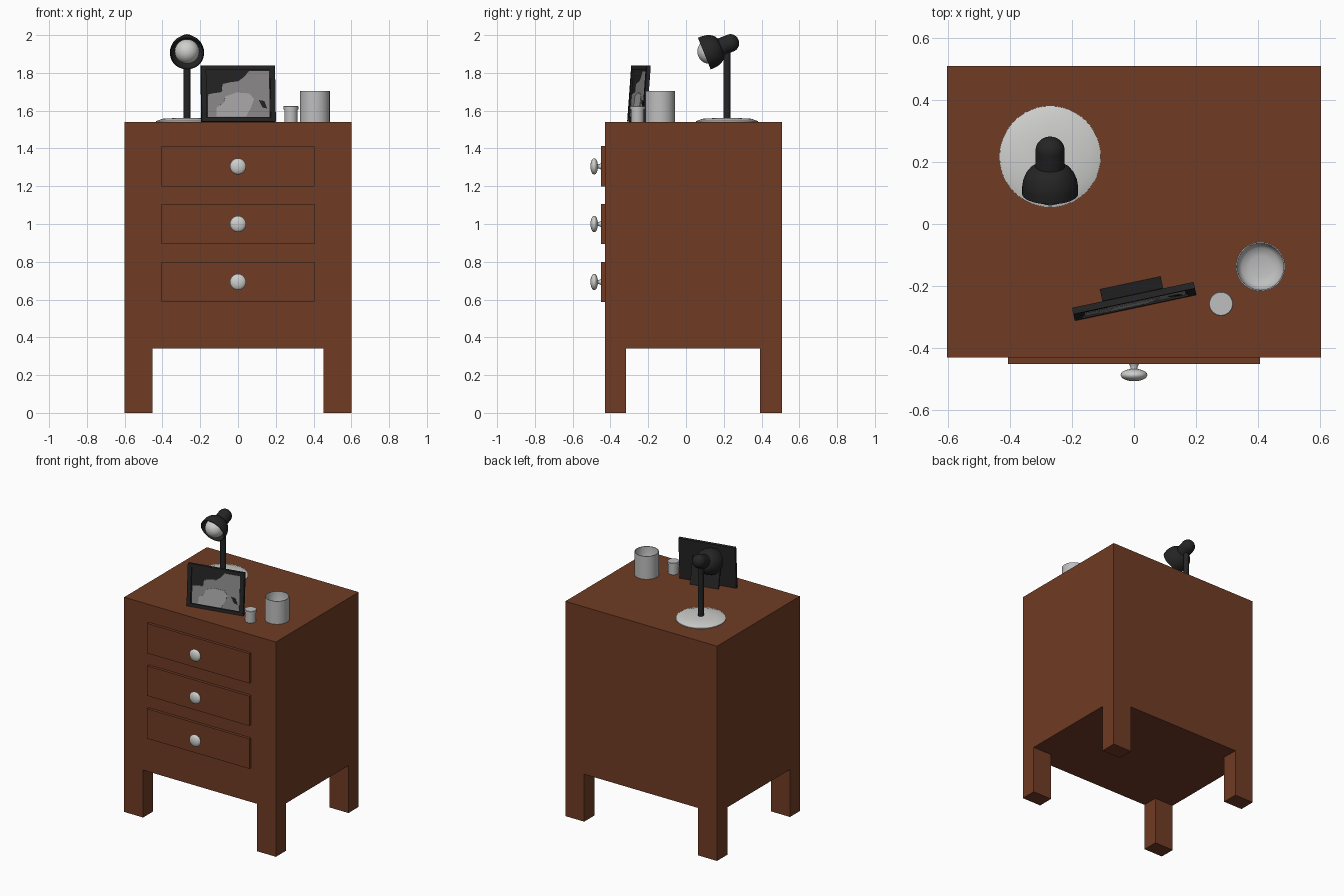
import bpy, bmesh, math
from mathutils import Matrix, Vector

if "Cube" in bpy.data.objects:
    bpy.data.objects.remove(bpy.data.objects["Cube"])


def mat(name, r, g, b):
    m = bpy.data.materials.new(name)
    m.diffuse_color = (r, g, b, 1)
    m.use_nodes = True
    m.node_tree.nodes["Principled BSDF"].inputs["Base Color"].default_value = m.diffuse_color
    return m


WOOD = mat("brown wood", 0.162, 0.045, 0.018)
BLACK = mat("black", 0.018, 0.018, 0.018)
WHITE = mat("off white", 0.62, 0.62, 0.61)
SILVER = mat("light grey", 0.52, 0.52, 0.52)
GREY = mat("photo grey", 0.27, 0.26, 0.26)
PALE = mat("photo pale grey", 0.42, 0.41, 0.41)


def finish(bm, name, material, M=Matrix(), smooth=False):
    bmesh.ops.recalc_face_normals(bm, faces=bm.faces)
    me = bpy.data.meshes.new(name)
    bm.to_mesh(me)
    bm.free()
    me.materials.append(material)
    ob = bpy.data.objects.new(name, me)
    ob.matrix_world = M
    bpy.context.collection.objects.link(ob)
    if smooth:
        bpy.ops.object.select_all(action='DESELECT')
        ob.select_set(True)
        bpy.context.view_layer.objects.active = ob
        bpy.ops.object.shade_smooth_by_angle(angle=math.radians(40))
    return ob


def box(name, lo, hi, material, M=Matrix()):
    bm = bmesh.new()
    lo, hi = Vector(lo), Vector(hi)
    bmesh.ops.create_cube(bm, size=1, matrix=Matrix.Translation((lo + hi) / 2)
                          @ Matrix.Diagonal((*(hi - lo), 1)))
    return finish(bm, name, material, M)


def lathe(name, profile, material, M=Matrix(), n=40):
    """Spin (radius, height) points around local z."""
    bm = bmesh.new()
    vs = [bm.verts.new((r, 0, z)) for r, z in profile]
    es = [bm.edges.new(p) for p in zip(vs, vs[1:])]
    bmesh.ops.spin(bm, geom=vs + es, axis=(0, 0, 1), cent=(0, 0, 0),
                   angle=math.tau, steps=n)
    bmesh.ops.remove_doubles(bm, verts=bm.verts, dist=1e-5)
    bmesh.ops.dissolve_degenerate(bm, edges=bm.edges, dist=1e-6)
    return finish(bm, name, material, M, True)


def prism(name, pts, axis, a, b, material, M=Matrix()):
    """Extrude a 2D outline along local x or y from a to b."""
    bm = bmesh.new()
    if axis == 'x':
        vs = [bm.verts.new((a, p, q)) for p, q in pts]
        d = (b - a, 0, 0)
    else:
        vs = [bm.verts.new((p, a, q)) for p, q in pts]
        d = (0, b - a, 0)
    f = bm.faces.new(vs)
    ext = bmesh.ops.extrude_face_region(bm, geom=[f], use_keep_orig=True)
    moved = [v for v in ext['geom'] if isinstance(v, bmesh.types.BMVert)]
    bmesh.ops.translate(bm, verts=moved, vec=d)
    return finish(bm, name, material, M)


def arc(r, h, z0, a0, a1, n):
    """Points of an elliptical arc for a lathe profile."""
    out = []
    for i in range(n + 1):
        t = math.radians(a0 + (a1 - a0) * i / n)
        out.append((max(0, r * math.cos(t)), z0 + h * math.sin(t)))
    return out


T = Matrix.Translation

# Cabinet and legs
TOP = 1.54
box("cabinet", (-.602, -.43, .34), (.602, .508, TOP), WOOD)
for side in (-1, 1):
    x0, x1 = sorted((side * .602, side * .452))
    box("front_leg", (x0, -.43, 0), (x1, -.318, .34), WOOD)
    box("back_leg", (x0, .392, 0), (x1, .508, .34), WOOD)

# Drawers with knobs
for z in (1.305, 1.0, .693):
    box("drawer", (-.405, -.45, z - .107), (.405, -.43, z + .107), WOOD)
    M = T((0, -.45, z)) @ Matrix.Rotation(math.pi / 2, 4, 'X')
    lathe("knob_stem", [(.016, 0), (.011, .01), (.013, .03)], WHITE, M, 20)
    lathe("knob", arc(.043, .02, .036, -90, 90, 14), WHITE, M, 32)

# Lamp base and pole
M = T((-.27, .217, TOP))
lathe("lamp_base", [(0, 0), (.163, 0), (.163, .005), (.13, .017), (.06, .021), (0, .022)],
      WHITE, M, 48)
lathe("lamp_pole", [(0, .015), (.019, .015), (.019, .40), (0, .40)], BLACK, M, 24)

# Lamp head: bell shade, neck and bulb on a tilted axis
M = T((-.27, .097, 1.902)) @ Matrix.Rotation(math.radians(-68), 4, 'X')
outer = [(.09, 0), (.09, .025), (.087, .045), (.078, .068), (.065, .085), (.049, .095)]
inner = [(r - .004, max(0, z - .003)) for r, z in reversed(outer)]
lathe("lamp_shade", outer + [(0, .096), (0, .092)] + inner + [outer[0]], BLACK, M)
lathe("lamp_neck", [(0, .085), (.047, .085)] + arc(.047, .045, .15, 0, 90, 10), BLACK, M)
lathe("lamp_bulb", arc(.065, .065, .03, -90, 90, 20), WHITE, M)

# Picture frame, turned and leaning back
M = (T((.005, -.27, TOP + .002)) @ Matrix.Rotation(math.radians(12), 4, 'Z')
     @ Matrix.Rotation(math.radians(-4.2), 4, 'X'))
for s in (-1, 1):
    x0, x1 = sorted((s * .2, s * .173))
    box("frame_side", (x0, 0, 0), (x1, .021, .298), BLACK, M)
box("frame_bottom", (-.173, 0, 0), (.173, .021, .022), BLACK, M)
box("frame_top", (-.173, 0, .276), (.173, .021, .298), BLACK, M)
box("photo_back", (-.173, .008, .022), (.173, .021, .276), BLACK, M)
prism("photo_mid_tone", [(-.165, .025), (-.165, .145), (-.13, .152), (-.09, .157), (-.085, .2),
      (-.04, .21), (0, .215), (.03, .235), (.06, .27), (.168, .27), (.168, .025)],
      'y', .006, .008, GREY, M)
prism("photo_light_tone", [(-.12, .028), (-.12, .075), (-.08, .1), (-.07, .135), (-.01, .155),
      (.06, .15), (.085, .12), (.065, .07), (.04, .028)], 'y', .004, .006, PALE, M)
prism("photo_dark_spot", [(.11, .115), (.14, .11), (.155, .07), (.13, .075)],
      'y', .004, .006, BLACK, M)
prism("frame_stand", [(.021, .19), (.021, .17), (.07, .006), (.082, .006), (.03, .19)],
      'x', -.1, .1, BLACK, M)

# Open cup
lathe("cup", [(0, 0), (.079, 0), (.079, .165), (.075, .165), (.073, .03),
              (.06, .014), (.035, .008), (0, .006)], SILVER, T((.407, -.137, TOP)), 48)

# Small lidded jar
M = T((.28, -.257, TOP))
lathe("small_jar", [(0, 0), (.035, 0), (.035, .068), (0, .068)], SILVER, M, 32)
lathe("small_jar_lid", [(0, .066), (.039, .066), (.039, .083), (.037, .085), (0, .085)],
      SILVER, M, 32)
